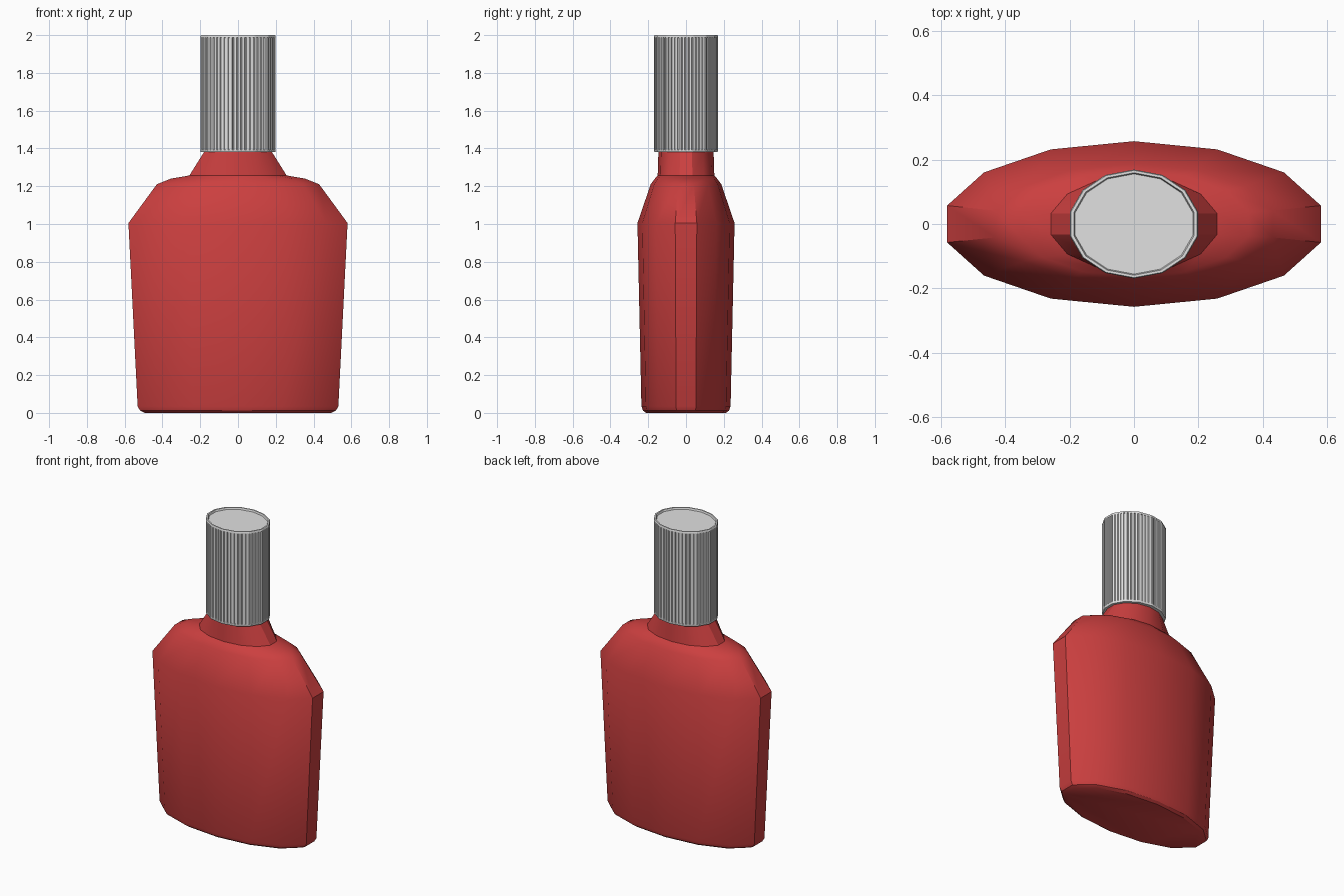
import bpy, bmesh, math

if "Cube" in bpy.data.objects:
    bpy.data.objects.remove(bpy.data.objects["Cube"])

SIDES = 14


def material(name, rgb):
    m = bpy.data.materials.new(name)
    m.diffuse_color = (*rgb, 1)
    m.use_nodes = True
    m.node_tree.nodes["Principled BSDF"].inputs["Base Color"].default_value = m.diffuse_color
    return m


red = material("glossy red", (0.6, 0.05, 0.05))
silver = material("silver grey", (0.75, 0.75, 0.75))


def corner(i):
    a = math.pi / 2 + i * 2 * math.pi / SIDES
    return math.cos(a), math.sin(a)


def loft(name, rings, mat, angle):
    """Skin a stack of equal-length point rings and close both ends."""
    bm = bmesh.new()
    loops = [[bm.verts.new(p) for p in ring] for ring in rings]
    n = len(loops[0])
    for a, b in zip(loops, loops[1:]):
        for i in range(n):
            j = (i + 1) % n
            bm.faces.new((a[i], a[j], b[j], b[i]))
    bm.faces.new(loops[0][::-1])
    bm.faces.new(loops[-1])
    bmesh.ops.recalc_face_normals(bm, faces=bm.faces)
    me = bpy.data.meshes.new(name)
    bm.to_mesh(me)
    bm.free()
    me.materials.append(mat)
    ob = bpy.data.objects.new(name, me)
    bpy.context.collection.objects.link(ob)
    bpy.ops.object.select_all(action='DESELECT')
    ob.select_set(True)
    bpy.context.view_layer.objects.active = ob
    bpy.ops.object.shade_smooth_by_angle(angle=math.radians(angle))
    return ob


# Bottle: flattened 14-sided body, shoulder and neck (z, x radius, y radius)
body_profile = [
    (0.005, 0.513, 0.215), (0.012, 0.532, 0.228), (0.035, 0.545, 0.236),
    (1.005, 0.595, 0.257), (1.21, 0.441, 0.187), (1.24, 0.365, 0.165),
    (1.257, 0.264, 0.150), (1.385, 0.182, 0.146),
]
body_profile[0] = (0.0, 0.505, 0.212)
loft("bottle", [[(rx * c, ry * s, z) for c, s in map(corner, range(SIDES))]
                for z, rx, ry in body_profile], red, 32)

# Cap: 14-sided tube whose flats carry fine vertical ribs
RIBS = 4
RX, RY = 0.204, 0.169


def cap_ring(z, scale, groove):
    pts = []
    for i in range(SIDES):
        (x0, y0), (x1, y1) = corner(i), corner(i + 1)
        for k in range(RIBS):
            for t, cut in ((0.0, 0), (0.6, 0), (0.7, 1), (0.9, 1)):
                u = (k + t) / RIBS
                f = scale - groove * cut
                pts.append((RX * f * (x0 + (x1 - x0) * u),
                            RY * f * (y0 + (y1 - y0) * u), z))
    return pts


cap_profile = [
    (1.38, 0.85, 0), (1.38, 0.985, 0), (1.385, 1.0, 0), (1.393, 1.0, 0),
    (1.395, 1.0, 0.035), (1.985, 1.0, 0.035), (1.987, 1.0, 0),
    (1.995, 1.0, 0), (2.0, 0.985, 0), (2.0, 0.94, 0), (1.988, 0.92, 0),
]
loft("ribbed_cap", [cap_ring(*p) for p in cap_profile], silver, 30)
